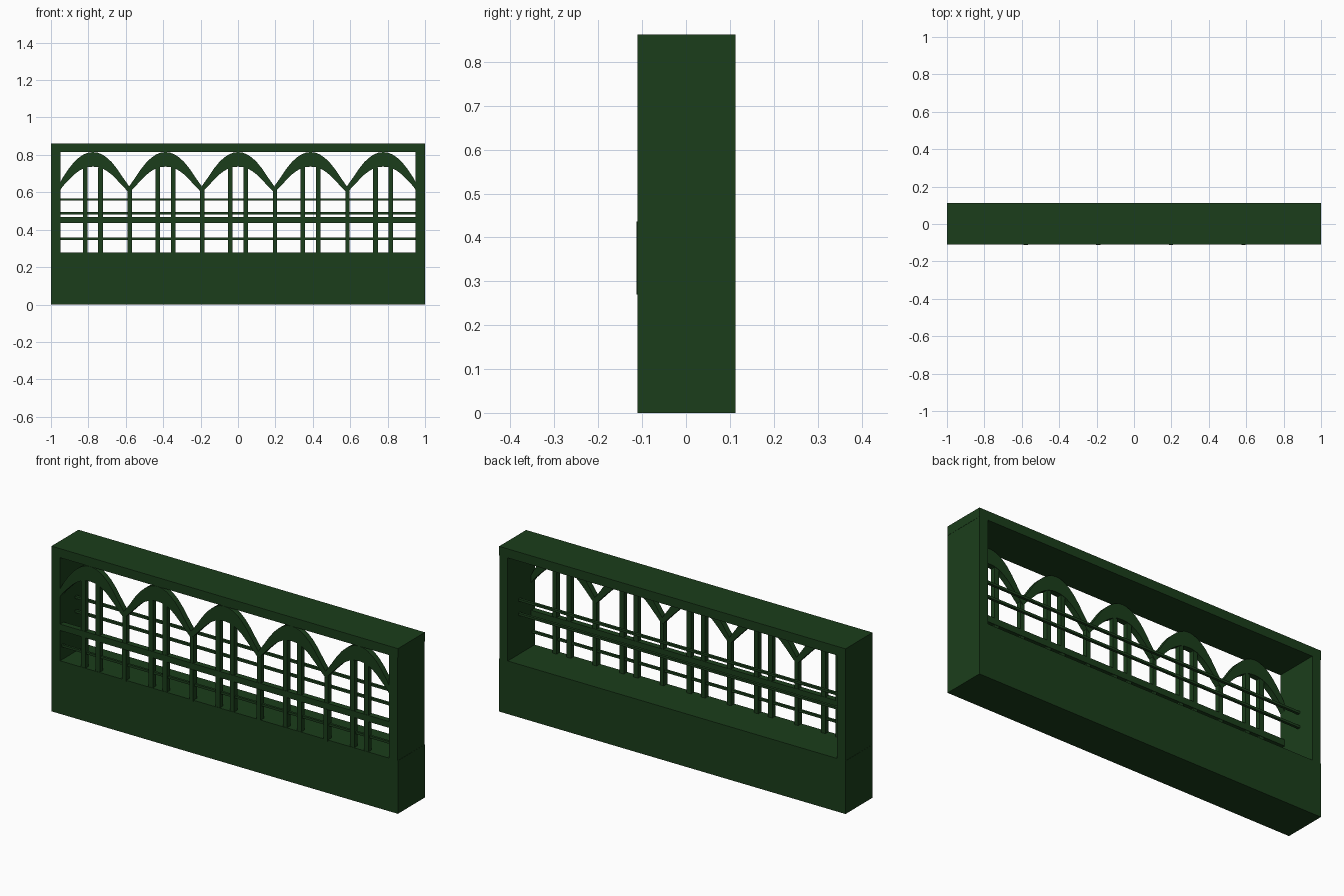
import bpy, bmesh

if "Cube" in bpy.data.objects:
    bpy.data.objects.remove(bpy.data.objects["Cube"])

mat = bpy.data.materials.new("dark_green")
mat.diffuse_color = (0.011, 0.048, 0.011, 1)
mat.use_nodes = True
mat.node_tree.nodes["Principled BSDF"].inputs["Base Color"].default_value = mat.diffuse_color
FRONT, BACK = -0.11, 0.113


def finish(name, bm):
    bmesh.ops.recalc_face_normals(bm, faces=bm.faces)
    me = bpy.data.meshes.new(name)
    bm.to_mesh(me)
    bm.free()
    me.materials.append(mat)
    ob = bpy.data.objects.new(name, me)
    bpy.context.collection.objects.link(ob)
    return ob


def box(name, x0, x1, y0, y1, z0, z1):
    bm = bmesh.new()
    bmesh.ops.create_cube(bm, size=1)
    for v in bm.verts:
        v.co.x = x0 if v.co.x < 0 else x1
        v.co.y = y0 if v.co.y < 0 else y1
        v.co.z = z0 if v.co.z < 0 else z1
    return finish(name, bm)


def arch(name, cx):
    # half profiles (offset from centre, height), mirrored to a full band
    outer = [(0, .815), (.025, .812), (.05, .802), (.075, .785), (.1, .762),
             (.13, .725), (.16, .68), (.194, .632)]
    inner = [(0, .737), (.025, .735), (.05, .728), (.075, .714), (.1, .695),
             (.13, .665), (.16, .633), (.194, .597)]

    def full(half):
        return [(-x, z) for x, z in half[:0:-1]] + half

    bm = bmesh.new()
    rows = []
    for (xo, zo), (xi, zi) in zip(full(outer), full(inner)):
        # keep the outermost arches inside the side walls
        xo, xi = (max(-.96, min(.96, cx + x)) for x in (xo, xi))
        rows.append([bm.verts.new(p) for p in
                     ((xo, FRONT, zo), (xi, FRONT, zi),
                      (xi, FRONT + .03, zi), (xo, FRONT + .03, zo))])
    for a, b in zip(rows, rows[1:]):
        for i in range(4):
            j = (i + 1) % 4
            bm.faces.new((a[i], a[j], b[j], b[i]))
    bm.faces.new(rows[0])
    bm.faces.new(rows[-1])
    return finish(name, bm)


# solid base and surrounding frame
box("base", -1, 1, FRONT, BACK, 0, .277)
box("top_beam", -1, 1, FRONT, BACK, .815, .862)
for s, side in ((-1, "left"), (1, "right")):
    xs = sorted((s * .95, s * .999))
    box("side_wall_" + side, *xs, FRONT, BACK, .277, .815)

# arcade with a pair of slim posts under each arch
PITCH = .388
for i in range(5):
    cx = (i - 2) * PITCH
    arch(f"arch_{i}", cx)
    for s in (-1, 1):
        px = cx + s * .041
        box(f"paired_post_{i}_{s}", px - .0125, px + .0125,
            FRONT + .002, FRONT + .028, .27, .732)

# posts below the meeting points of the arches
for i in range(4):
    px = (i - 1.5) * PITCH + .003
    box(f"upper_post_{i}", px - .011, px + .011, FRONT + .002, FRONT + .028, .43, .625)
    box(f"lower_post_{i}", px - .011, px + .011, FRONT - .003, FRONT + .028, .27, .436)

# front handrail, thin front rail and the two inner rails
box("front_rail", -.955, .955, FRONT, FRONT + .03, .435, .468)
box("thin_front_rail", -.955, .955, FRONT + .01, FRONT + .022, .346, .358)
for z in (.488, .562):
    box("inner_rail", -.955, .955, .012, .026, z - .006, z + .006)
